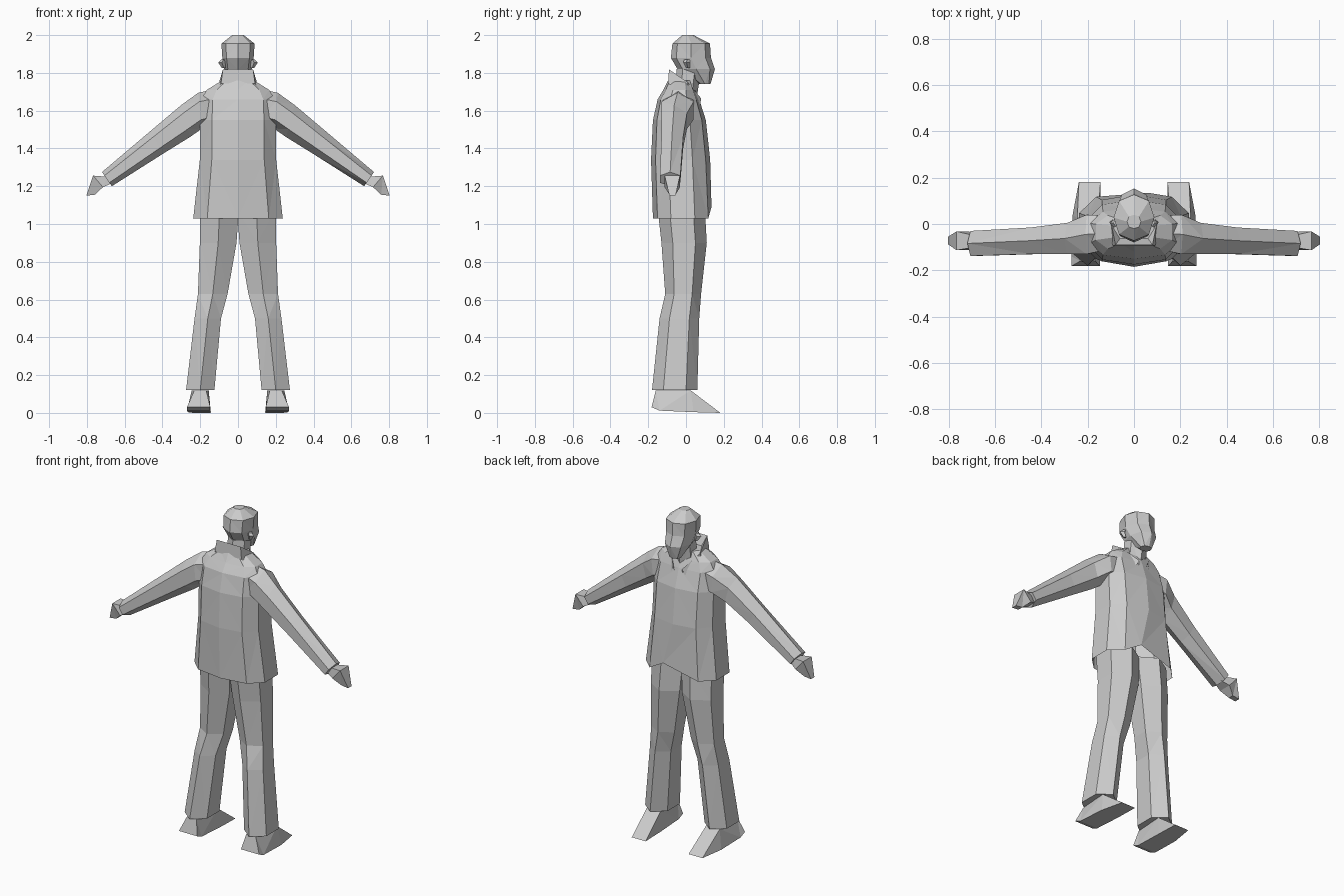
import bpy, bmesh, math
from mathutils import Vector

grey = bpy.data.materials.new("plain grey")
grey.diffuse_color = (0.6, 0.6, 0.6, 1)
Q = math.pi / 2


def ring(c, u, v, n, power=1.0, phase=0.0):
    """Polygon section around c, with half axes u and v (power < 1 squares it off)."""
    pts = []
    for i in range(n):
        a = math.tau * i / n + phase
        s, t = (math.copysign(abs(round(f(a), 6)) ** power, round(f(a), 6))
                for f in (math.cos, math.sin))
        pts.append((s, t))
    ms, mt = max(abs(p[0]) for p in pts), max(abs(p[1]) for p in pts)
    return [Vector(c) + Vector(u) * (s / ms) + Vector(v) * (t / mt) for s, t in pts]


def flat(z, x0, x1, y0, y1, n, power=1.0, phase=0.0):
    """Level section filling an x and y range."""
    return ring(((x0 + x1) / 2, (y0 + y1) / 2, z), ((x1 - x0) / 2, 0, 0),
                (0, (y1 - y0) / 2, 0), n, power, phase)


def limb(sections, n, phase=0.0):
    """Slanted sections: top x, z, bottom x, z, back y, front y."""
    return [ring(((tx + bx) / 2, (y0 + y1) / 2, (tz + bz) / 2),
                 ((tx - bx) / 2, 0, (tz - bz) / 2), (0, (y1 - y0) / 2, 0), n, 1, phase)
            for tx, tz, bx, bz, y0, y1 in sections]


def loft(name, rings, caps=(True, True), closed=True, flip=1):
    bm = bmesh.new()
    rows = [[bm.verts.new((p[0] * flip, p[1], p[2])) for p in r] for r in rings]
    n = len(rows[0])
    for a, b in zip(rows, rows[1:]):
        for i in range(n if closed else n - 1):
            j = (i + 1) % n
            bm.faces.new((a[i], a[j], b[j], b[i]))
    for use, row in zip(caps, (rows[0], rows[-1])):
        if use:
            bm.faces.new(row)
    bmesh.ops.triangulate(bm, faces=bm.faces[:])
    bmesh.ops.recalc_face_normals(bm, faces=bm.faces[:])
    me = bpy.data.meshes.new(name)
    bm.to_mesh(me)
    bm.free()
    me.materials.append(grey)
    bpy.context.collection.objects.link(bpy.data.objects.new(name, me))


# jacket body, open at the hem, with a small front slit
body = [flat(z, -x, x, y0, y1, 10, 0.78, Q) for z, x, y0, y1 in (
    (1.03, 0.237, -0.175, 0.142), (1.34, 0.202, -0.185, 0.128),
    (1.55, 0.20, -0.175, 0.105), (1.66, 0.195, -0.15, 0.07),
    (1.71, 0.165, -0.12, 0.05), (1.76, 0.085, -0.095, 0.03))]
body[0][0] = Vector((0.06, 0.135, 1.09))
body[-1][0].z = 1.66
body[-1][0].y = 0.055
loft("jacket", body, (False, True))

# upturned collar, high behind the neck and falling to the lapels in front
half = [((0.045, 0.075, 1.63), (0.03, 0.08, 1.665)),
        ((0.125, 0.0, 1.69), (0.10, 0.01, 1.75)),
        ((0.09, -0.095, 1.745), (0.08, -0.09, 1.818))]
full = half + [tuple((-x, y, z) for x, y, z in p) for p in reversed(half)]
loft("collar", [[p[0] for p in full], [p[1] for p in full],
                [(p[1][0] * 0.75, p[1][1] * 0.75 + 0.005, p[1][2] - 0.06) for p in full]],
     (False, False), closed=False)

# neck and head
loft("neck", [flat(1.62, -0.06, 0.06, -0.06, 0.05, 6, 1, Q),
              flat(1.82, -0.055, 0.055, -0.05, 0.08, 6, 1, Q)])
loft("head", [flat(z, -x, x, y0, y1, 8, 0.9, Q) for z, x, y0, y1 in (
    (1.742, 0.035, 0.07, 0.13), (1.82, 0.073, -0.045, 0.153),
    (1.88, 0.083, -0.08, 0.132), (1.955, 0.088, -0.072, 0.127),
    (2.0, 0.03, -0.02, 0.04))])

for side, s in (("left", -1), ("right", 1)):
    # small ear
    loft(side + "_ear", [flat(1.825, 0.065, 0.085, 0.0, 0.02, 4),
                         flat(1.855, 0.065, 0.105, -0.015, 0.02, 4),
                         flat(1.87, 0.065, 0.09, -0.01, 0.02, 4)], flip=s)

    # sleeve and mitten-like hand
    loft(side + "_sleeve", limb((
        (0.11, 1.715, 0.13, 1.52, -0.11, 0.035), (0.21, 1.695, 0.19, 1.505, -0.13, 0.04),
        (0.30, 1.63, 0.255, 1.46, -0.13, 0.005), (0.46, 1.495, 0.40, 1.37, -0.13, -0.015),
        (0.72, 1.275, 0.668, 1.20, -0.138, -0.03)), 6), flip=s)
    loft(side + "_hand", limb((
        (0.69, 1.25, 0.67, 1.215, -0.10, -0.05), (0.767, 1.256, 0.715, 1.195, -0.113, -0.032),
        (0.803, 1.15, 0.758, 1.155, -0.088, -0.055)), 4, Q / 2), flip=s)

    # trouser leg, ridged front and back
    loft(side + "_trouser_leg", [flat(z, x0, x1, y0, y1, 6, 1, Q) for z, x0, x1, y0, y1 in (
        (0.12, 0.125, 0.275, -0.18, 0.06), (0.50, 0.09, 0.23, -0.14, 0.07),
        (0.63, 0.055, 0.212, -0.11, 0.08), (0.90, 0.008, 0.202, -0.13, 0.11),
        (1.08, -0.005, 0.2, -0.15, 0.10))], flip=s)

    # wedge shoe between outer and inner profiles
    outer = [(0.232, -0.16, 0.119), (0.27, -0.182, 0.03), (0.27, -0.14, 0.012),
             (0.265, 0.04, 0.004), (0.238, 0.182, 0.0), (0.245, 0.025, 0.119)]
    inner = [(0.168, -0.16, 0.119), (0.147, -0.182, 0.03), (0.147, -0.14, 0.012),
             (0.144, 0.04, 0.004), (0.145, 0.182, 0.0), (0.155, 0.025, 0.119)]
    loft(side + "_shoe", [outer, inner], flip=s)
